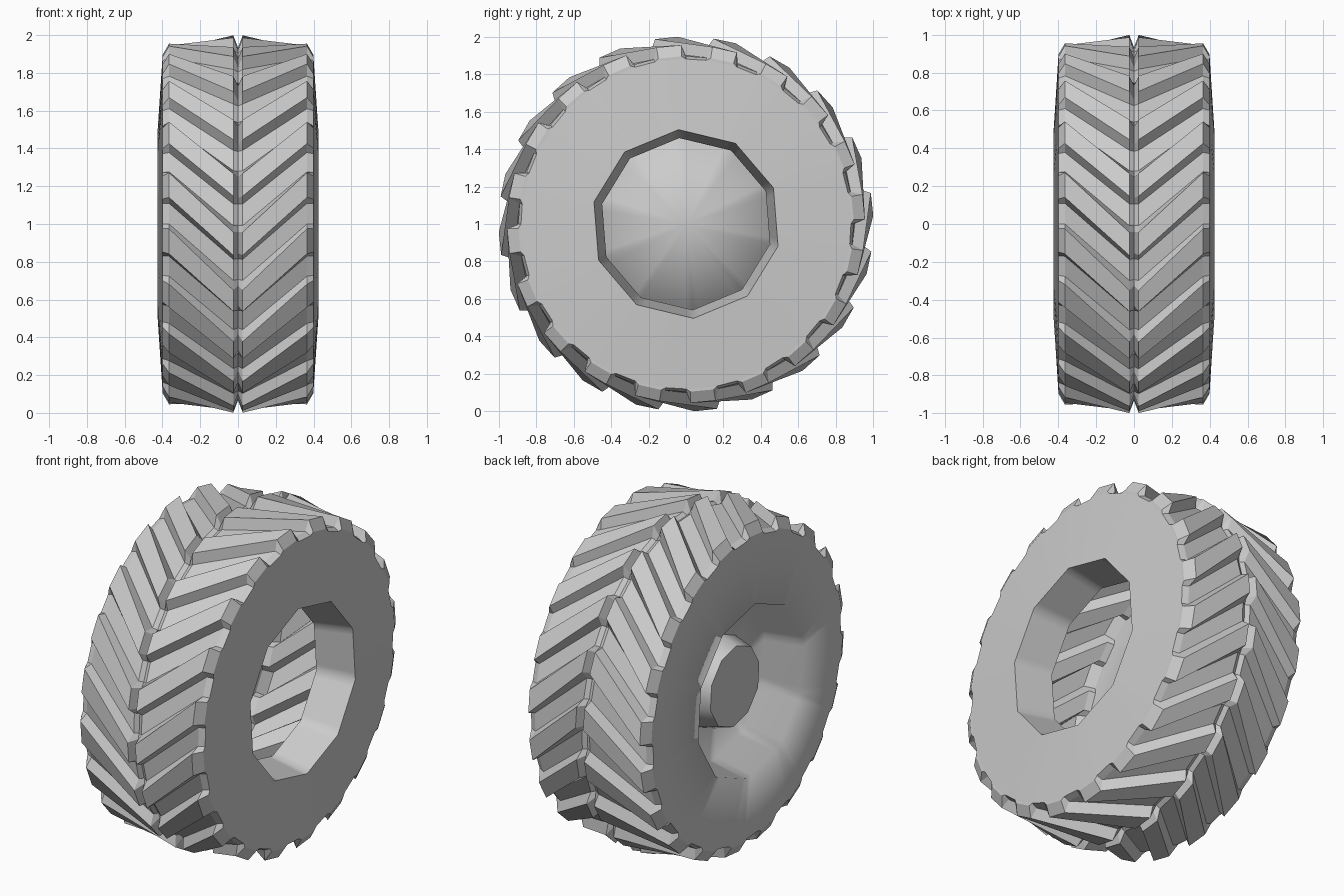
import bpy, bmesh
from math import sin, cos, pi, radians

if "Cube" in bpy.data.objects:
    bpy.data.objects.remove(bpy.data.objects["Cube"])

LUGS = 20
PITCH = 360 / LUGS


def point(x, r, deg):
    # wheel axis runs along x, angle starts at the front and climbs
    a = radians(deg)
    return (x, -r * cos(a), 1 + r * sin(a))


def lug_ring(x, centre, r_floor, r_top, base_w, top_w):
    # four points per lug: floor, top, top, floor
    pts = []
    for k in range(LUGS):
        c = k * PITCH + centre
        pts += [point(x, r_floor, c - base_w / 2), point(x, r_top, c - top_w / 2),
                point(x, r_top, c + top_w / 2), point(x, r_floor, c + base_w / 2)]
    return pts


def decagon_ring(x, r):
    # ten-sided outline, subdivided to match the lug points
    pts = []
    for i in range(LUGS * 4):
        d = 4.5 + i * 4.5
        local = (d - 13.5) % 36 - 18
        pts.append(point(x, r * cos(pi / 10) / cos(radians(local)), d))
    return pts


def plain_ring(x, r, n=10):
    return [point(x, r, 13.5 + i * 360 / n) for i in range(n)]


def loft(name, rings, cap=None, cap_end=False, smooth=None):
    bm = bmesh.new()
    vs = [[bm.verts.new(p) for p in ring] for ring in rings]
    n = len(vs[0])
    for a, b in zip(vs, vs[1:]):
        for i in range(n):
            j = (i + 1) % n
            bm.faces.new((a[i], a[j], b[j], b[i]))
    if cap is not None:
        c = bm.verts.new(cap)
        for i in range(n):
            bm.faces.new((vs[-1][i], vs[-1][(i + 1) % n], c))
    if cap_end:
        bm.faces.new(vs[-1])
    bmesh.ops.recalc_face_normals(bm, faces=bm.faces)
    me = bpy.data.meshes.new(name)
    bm.to_mesh(me)
    bm.free()
    ob = bpy.data.objects.new(name, me)
    bpy.context.collection.objects.link(ob)
    if smooth:
        bpy.ops.object.select_all(action='DESELECT')
        ob.select_set(True)
        bpy.context.view_layer.objects.active = ob
        bpy.ops.object.shade_smooth_by_angle(angle=radians(smooth))
    return ob


for side, s in (("right", 1), ("left", -1)):
    # chevron tread half: centre groove, crown, shoulder, sidewall edge
    edge = lug_ring(s * 0.40, 12.5, 0.88, 0.88, 11, 8)
    loft(side + "_tread", [
        lug_ring(0, -6, 0.925, 0.935, 11, 7),
        lug_ring(s * 0.025, -6, 0.94, 1.0, 11, 7),
        lug_ring(s * 0.365, 12.5, 0.895, 0.955, 11, 8),
        lug_ring(s * 0.40, 12.5, 0.88, 0.895, 11, 8),
        edge])
    face = [edge, decagon_ring(s * 0.425, 0.505)]
    wall = decagon_ring(s * 0.2, 0.46)
    if s > 0:
        # open side: sidewall and short bore
        loft("right_sidewall", face + [wall], smooth=40)
    else:
        # closed side: sidewall runs smoothly into a dished plate
        loft("left_sidewall_dish", face + [wall], cap=(s * 0.2, 0, 1), smooth=120)

# hub boss inside the dish
loft("hub", [plain_ring(-0.2, 0.27), plain_ring(-0.32, 0.235)], cap_end=True, smooth=40)
